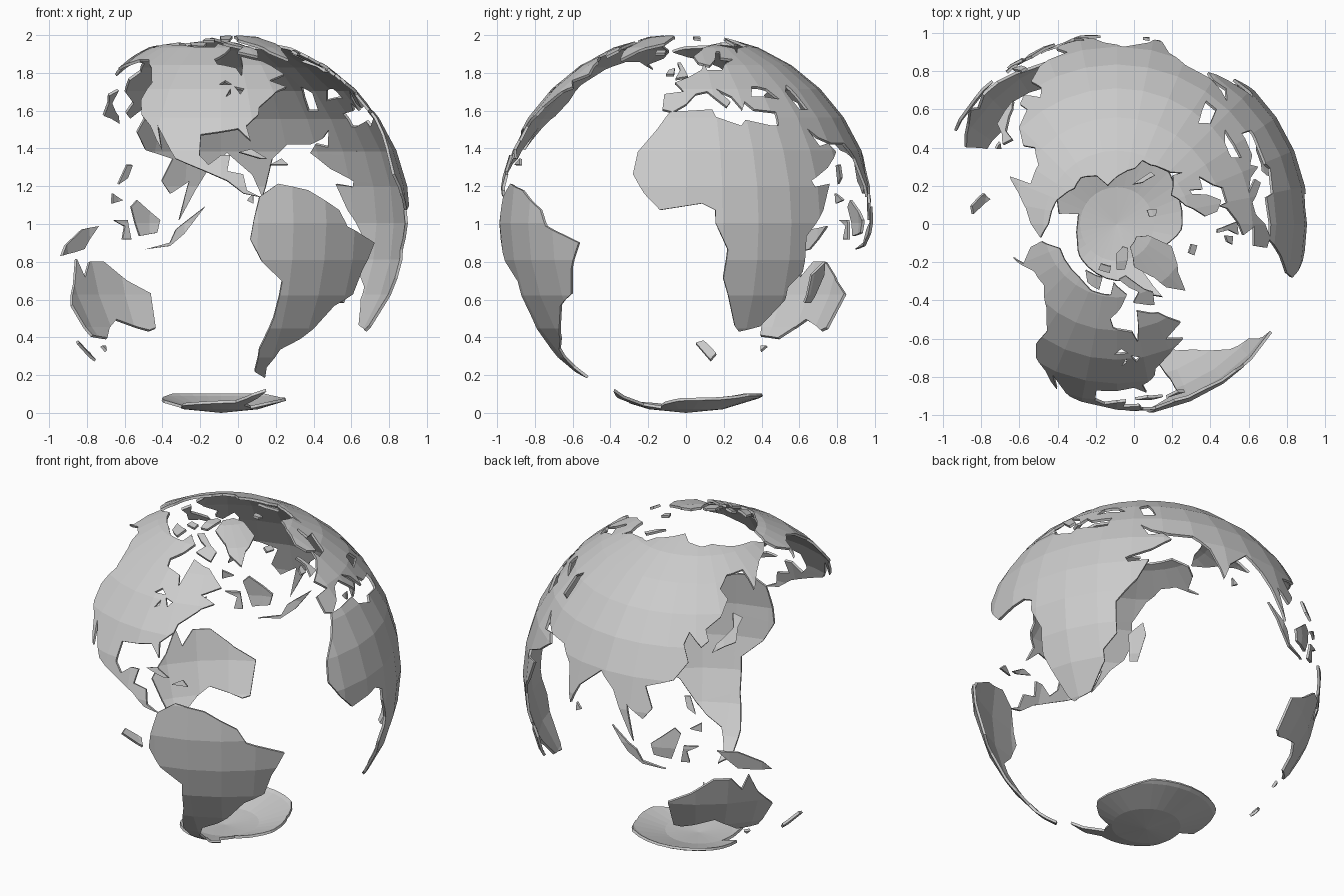
import bpy
import bmesh
from math import floor, radians, sin, cos
from mathutils import Vector
from mathutils.geometry import tessellate_polygon

default_cube = bpy.data.objects.get("Cube")
if default_cube:
    bpy.data.objects.remove(default_cube)

RADIUS = 1.005
CENTRE = Vector((-0.09, 0, RADIUS))
STEP = 11.25        # size of one flat globe facet in degrees
THICKNESS = 0.015

# One plain grey for all land
grey = bpy.data.materials.new("land_grey")
grey.use_nodes = True
colour = (0.6, 0.6, 0.6, 1)
grey.diffuse_color = colour
grey.node_tree.nodes["Principled BSDF"].inputs["Base Color"].default_value = colour


def corner(column, row):
    """Corner of the faceted globe, from its column and row."""
    lon, lat = radians(column * STEP), radians(row * STEP)
    return Vector((cos(lat) * cos(lon), cos(lat) * sin(lon), sin(lat)))


def on_globe(lon, lat):
    """Place a longitude and latitude on the flat facet that holds it."""
    column, row = floor(lon / STEP), floor(lat / STEP)
    across, up = lon / STEP - column, lat / STEP - row
    low = corner(column, row).lerp(corner(column + 1, row), across)
    high = corner(column, row + 1).lerp(corner(column + 1, row + 1), across)
    return CENTRE + RADIUS * low.lerp(high, up)


def slice_map(bm, position, normal):
    geometry = bm.verts[:] + bm.edges[:] + bm.faces[:]
    bmesh.ops.bisect_plane(bm, geom=geometry, dist=0.0001,
                           plane_co=position, plane_no=normal)


def land(name, outline, lakes=()):
    """Fill a flat map outline, cut it along the facets and wrap it."""
    loops = [[Vector((lon, lat, 0)) for lon, lat in loop]
             for loop in (outline, *lakes)]
    bm = bmesh.new()
    verts = [bm.verts.new(point) for loop in loops for point in loop]
    for triangle in tessellate_polygon(loops):
        bm.faces.new([verts[index] for index in triangle])
    bm.normal_update()
    for face in bm.faces:
        if face.normal.z < 0:
            face.normal_flip()
    for column in range(-16, 18):
        slice_map(bm, (column * STEP, 0, 0), (1, 0, 0))
    for row in range(-7, 8):
        slice_map(bm, (0, row * STEP, 0), (0, 1, 0))
    for vert in bm.verts:
        vert.co = on_globe(vert.co.x, vert.co.y)
    bmesh.ops.remove_doubles(bm, verts=bm.verts[:], dist=0.0005)
    bmesh.ops.dissolve_degenerate(bm, edges=bm.edges[:], dist=0.0001)
    mesh = bpy.data.meshes.new(name)
    bm.to_mesh(mesh)
    bm.free()
    mesh.materials.append(grey)
    part = bpy.data.objects.new(name, mesh)
    bpy.context.collection.objects.link(part)
    shell = part.modifiers.new("shell", 'SOLIDIFY')
    shell.thickness = THICKNESS
    shell.offset = -1


# Continents
land("africa", [
    (-6, 36), (10, 37), (11, 34), (20, 31), (22, 33), (32, 31), (35, 31),
    (34, 28), (39, 21), (43, 13), (44, 11), (51, 12), (47, 4), (40, -4),
    (40, -15), (35, -20), (35, -24), (28, -33), (20, -35), (18, -33),
    (12, -17), (13, -8), (9, 0), (9, 4), (5, 6), (-8, 4), (-13, 9),
    (-17, 15), (-16, 22), (-10, 30)])

land("europe", [
    (-9, 43), (-9, 37), (-5, 36), (0, 39), (4, 43), (9, 44), (16, 38),
    (18, 40), (13, 45), (19, 42), (22, 37), (24, 40), (27, 37), (36, 36),
    (49, 37), (47, 44), (51, 47), (60, 69), (44, 67), (38, 64), (41, 67),
    (28, 71), (15, 68), (5, 62), (7, 58), (13, 56), (18, 60), (22, 65),
    (25, 65), (22, 61), (30, 60), (22, 57), (19, 54), (11, 54), (10, 57),
    (8, 54), (2, 51), (-5, 48), (-1, 44)],
    # Inland sea
    [[(28, 42), (33, 42), (41, 41), (37, 45), (33, 46), (30, 46)]])

land("asia", [
    (36, 36), (35, 31), (34, 28), (39, 21), (43, 13), (52, 17), (59, 22),
    (56, 25), (51, 24), (48, 30), (52, 27), (58, 25), (67, 25), (73, 20),
    (77, 8), (80, 15), (88, 22), (94, 17), (98, 10), (103, 1), (100, 13),
    (106, 9), (109, 13), (106, 20), (116, 23), (121, 29), (119, 35),
    (121, 39), (126, 34), (129, 36), (128, 40), (135, 44), (140, 50),
    (137, 54), (143, 59), (155, 60), (156, 52), (162, 57), (170, 61),
    (179, 63), (190, 66), (180, 69), (160, 70), (140, 73), (128, 72),
    (113, 74), (103, 78), (87, 75), (72, 72), (68, 69), (60, 69), (51, 47),
    (53, 42), (54, 37), (49, 37)])

land("north_america", [
    (-78, 8), (-83, 9), (-88, 13), (-95, 16), (-105, 20), (-113, 31),
    (-110, 23), (-116, 31), (-121, 35), (-124, 41), (-123, 48), (-130, 55),
    (-140, 60), (-150, 60), (-162, 55), (-157, 58), (-165, 62), (-167, 66),
    (-157, 71), (-125, 70), (-110, 68), (-95, 68), (-93, 72), (-82, 68),
    (-87, 64), (-94, 60), (-92, 57), (-82, 55), (-80, 51), (-78, 57),
    (-77, 62), (-70, 60), (-65, 59), (-57, 52), (-67, 49), (-60, 46),
    (-66, 44), (-75, 38), (-76, 35), (-81, 31), (-80, 26), (-84, 30),
    (-90, 29), (-97, 28), (-97, 21), (-94, 18), (-90, 21), (-87, 21),
    (-88, 16), (-83, 15), (-82, 10)],
    # Great lakes
    [[(-91, 47), (-85, 47), (-88, 49)], [(-88, 42), (-86, 43), (-86, 45)],
     [(-82, 43), (-80, 45), (-84, 46)]])

land("south_america", [
    (-78, 8), (-72, 12), (-62, 10), (-51, 4), (-48, -1), (-35, -6),
    (-39, -14), (-41, -22), (-48, -26), (-54, -34), (-58, -38), (-65, -42),
    (-68, -50), (-66, -55), (-73, -52), (-74, -42), (-71, -30), (-70, -18),
    (-77, -12), (-81, -5), (-80, 1)])

land("australia", [
    (114, -22), (122, -18), (130, -12), (136, -12), (140, -17), (142, -11),
    (146, -19), (153, -26), (150, -37), (141, -38), (136, -34), (131, -31),
    (118, -35), (115, -34)])

land("antarctica", [
    (-180, -90), (-180, -78), (-158, -77), (-140, -75), (-100, -73),
    (-75, -72), (-66, -66), (-58, -63), (-62, -75), (-40, -78), (-25, -74),
    (-5, -70), (30, -69), (55, -66), (90, -66), (130, -66), (150, -69),
    (170, -72), (165, -78), (180, -78), (180, -90)])

# Northern islands
land("greenland", [
    (-44, 60), (-52, 65), (-55, 70), (-68, 76), (-60, 82), (-33, 83),
    (-20, 80), (-22, 72), (-38, 66)])
land("baffin_island", [
    (-65, 62), (-78, 65), (-72, 68), (-88, 73), (-80, 74), (-62, 66)])
land("ellesmere_island", [(-90, 76), (-80, 76), (-65, 82), (-75, 83), (-92, 81)])
land("victoria_island", [(-105, 69), (-117, 70), (-124, 73), (-105, 73)])
land("parry_islands", [(-112, 75), (-98, 75), (-98, 77), (-112, 77)])
land("iceland", [(-22, 64), (-15, 64), (-15, 66), (-22, 66)])
land("svalbard", [(12, 78), (20, 77), (25, 80), (12, 80)])
land("novaya_zemlya", [(52, 71), (57, 71), (68, 77), (58, 75)])
land("britain", [(-5, 50), (1, 51), (0, 53), (-3, 58), (-5, 58), (-3, 54)])
land("ireland", [(-10, 52), (-6, 52), (-6, 55), (-9, 54)])

# Warm sea islands
land("cuba", [(-84, 22), (-77, 20), (-75, 20), (-80, 23)])
land("hispaniola", [(-74, 18), (-68, 18), (-70, 20)])
land("madagascar", [(44, -20), (44, -16), (49, -12), (50, -16), (47, -25), (44, -25)])
land("sri_lanka", [(80, 9), (82, 7), (80, 6)])

# Eastern islands
land("japan", [
    (130, 32), (135, 34), (140, 35), (142, 40), (145, 43), (141, 45),
    (140, 40), (132, 35)])
land("luzon", [(120, 18), (122, 18), (124, 12), (121, 14)])
land("mindanao", [(122, 7), (126, 9), (126, 6)])
land("borneo", [(109, 1), (117, 7), (119, 5), (116, -4), (110, -3)])
land("sulawesi", [(119, -5), (120, 1), (125, 1), (121, -1), (122, -5)])
land("sumatra_and_java", [
    (95, 5), (104, -2), (106, -6), (114, -8), (106, -7), (101, -3)])
land("new_guinea", [(131, -1), (138, -2), (147, -7), (150, -10), (143, -9), (138, -8)])
land("tasmania", [(145, -41), (148, -41), (147, -43)])
land("new_zealand", [(167, -44), (169, -47), (176, -40), (173, -39)])
